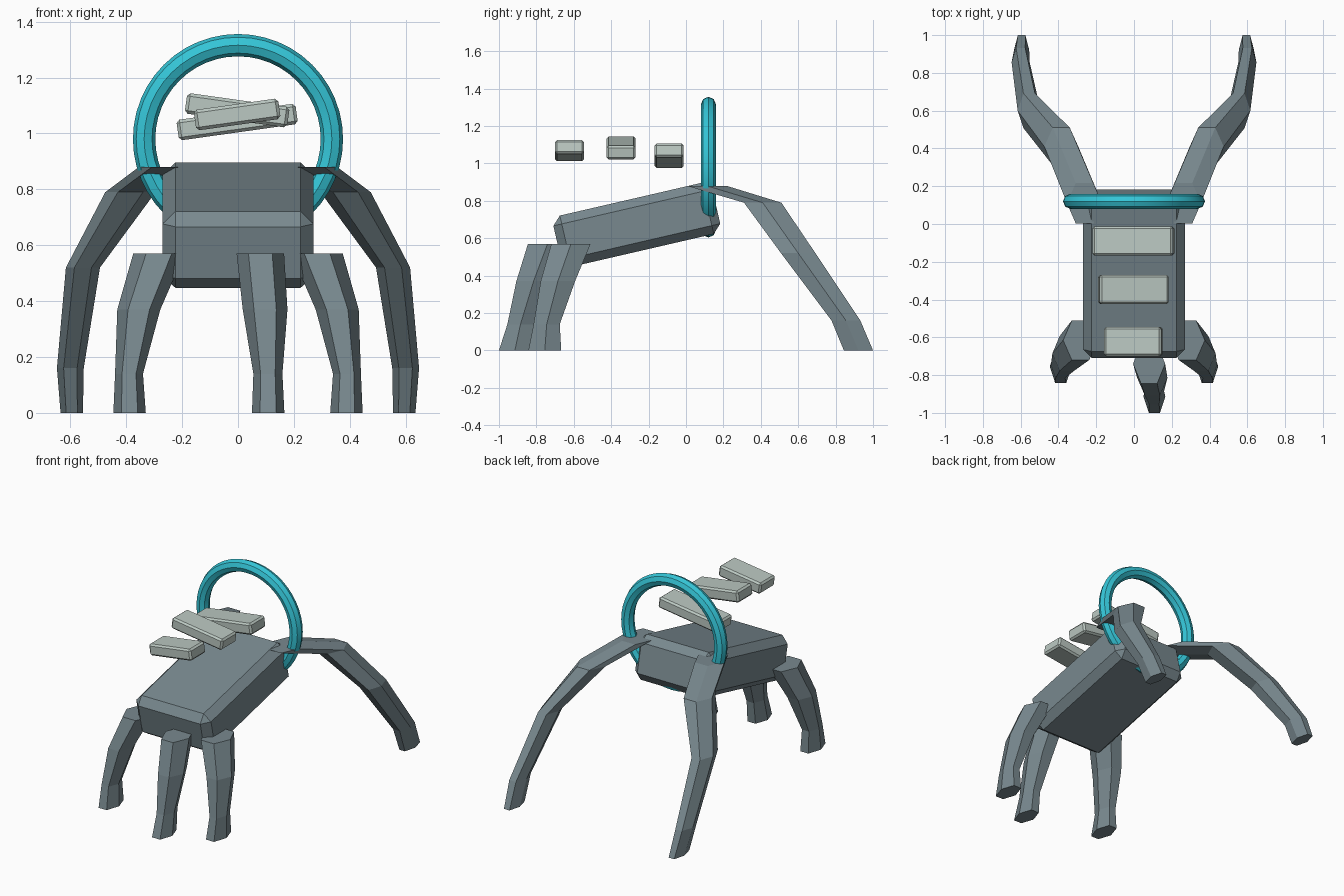
import bpy, bmesh, math
from mathutils import Matrix

cube = bpy.data.objects.get("Cube")
if cube:
    bpy.data.objects.remove(cube, do_unlink=True)


def material(name, rgb):
    m = bpy.data.materials.new(name)
    m.use_nodes = True
    m.diffuse_color = (*rgb, 1)
    bsdf = next(n for n in m.node_tree.nodes if n.type == 'BSDF_PRINCIPLED')
    bsdf.inputs["Base Color"].default_value = (*rgb, 1)
    return m


SLATE = material("slate_grey", (0.19, 0.25, 0.275))
CYAN = material("bright_cyan", (0.035, 0.56, 0.68))
PALE = material("pale_stone", (0.5, 0.58, 0.54))


def add_mesh(name, bm, mat):
    bmesh.ops.recalc_face_normals(bm, faces=bm.faces)
    mesh = bpy.data.meshes.new(name)
    bm.to_mesh(mesh)
    bm.free()
    mesh.materials.append(mat)
    obj = bpy.data.objects.new(name, mesh)
    bpy.context.collection.objects.link(obj)
    return obj


def chamfered_box(name, size, centre, tilt, axis, bevel, mat):
    bm = bmesh.new()
    bmesh.ops.create_cube(bm, size=1)
    bmesh.ops.scale(bm, vec=size, verts=bm.verts)
    bmesh.ops.bevel(bm, geom=bm.edges[:], offset=bevel, segments=1,
                    affect='EDGES', profile=0.5)
    turn = Matrix.Rotation(math.radians(tilt), 4, axis)
    bmesh.ops.transform(bm, matrix=Matrix.Translation(centre) @ turn, verts=bm.verts)
    return add_mesh(name, bm, mat)


def limb(name, rings, side=1):
    """Loft level hexagons: each ring is x, y, z, half width, half depth."""
    bm = bmesh.new()
    loops = []
    for x, y, z, half_w, half_d in rings:
        loop = []
        for i in range(6):
            a = i * math.pi / 3
            loop.append(bm.verts.new((side * (x + half_w * math.cos(a)),
                                      y + half_d * math.sin(a) / math.sin(math.pi / 3), z)))
        loops.append(loop)
    for a, b in zip(loops, loops[1:]):
        for i in range(6):
            j = (i + 1) % 6
            bm.faces.new((a[i], a[j], b[j], b[i]))
    bm.faces.new(loops[0])
    bm.faces.new(loops[-1])
    return add_mesh(name, bm, SLATE)


# Tilted body slab
chamfered_box("body", (0.54, 0.872, 0.281), (0, -0.263, 0.672), 13, 'X', 0.046, SLATE)

# Limbs
front_leg = [(0.283, -0.615, 0.57, 0.092, 0.105),
             (0.355, -0.685, 0.37, 0.077, 0.092),
             (0.390, -0.745, 0.14, 0.050, 0.070),
             (0.388, -0.755, 0.00, 0.058, 0.088)]
middle_leg = [(0.080, -0.740, 0.57, 0.085, 0.105),
              (0.097, -0.815, 0.37, 0.080, 0.092),
              (0.107, -0.885, 0.14, 0.052, 0.070),
              (0.108, -0.915, 0.00, 0.058, 0.085)]
back_leg = [(0.262, 0.110, 0.88, 0.093, 0.107),
            (0.385, 0.410, 0.79, 0.090, 0.100),
            (0.555, 0.600, 0.52, 0.061, 0.092),
            (0.600, 0.855, 0.16, 0.048, 0.077),
            (0.595, 0.922, 0.00, 0.040, 0.078)]
for label, side in (("left", 1), ("right", -1)):
    limb(label + "_front_leg", front_leg, side)
    limb(label + "_back_leg", back_leg, side)
limb("middle_front_leg", middle_leg)

# Upright ring at the rear
bpy.ops.mesh.primitive_torus_add(major_radius=0.336, minor_radius=0.04,
                                 major_segments=48, minor_segments=8,
                                 location=(0, 0.12, 0.98),
                                 rotation=(math.pi / 2, 0, 0))
ring = bpy.context.object
ring.name = "rear_ring"
ring.data.materials.append(CYAN)
bpy.ops.object.shade_smooth_by_angle(angle=math.radians(30))

# Floating blocks, alternately tipped
for name, length, y, z, tilt in (("front_block", 0.305, -0.623, 1.068, -8),
                                 ("middle_block", 0.37, -0.347, 1.083, 8),
                                 ("rear_block", 0.43, -0.09, 1.041, -8)):
    chamfered_box(name, (length, 0.155, 0.074), (-0.003, y, z), tilt, 'Y', 0.011, PALE)
